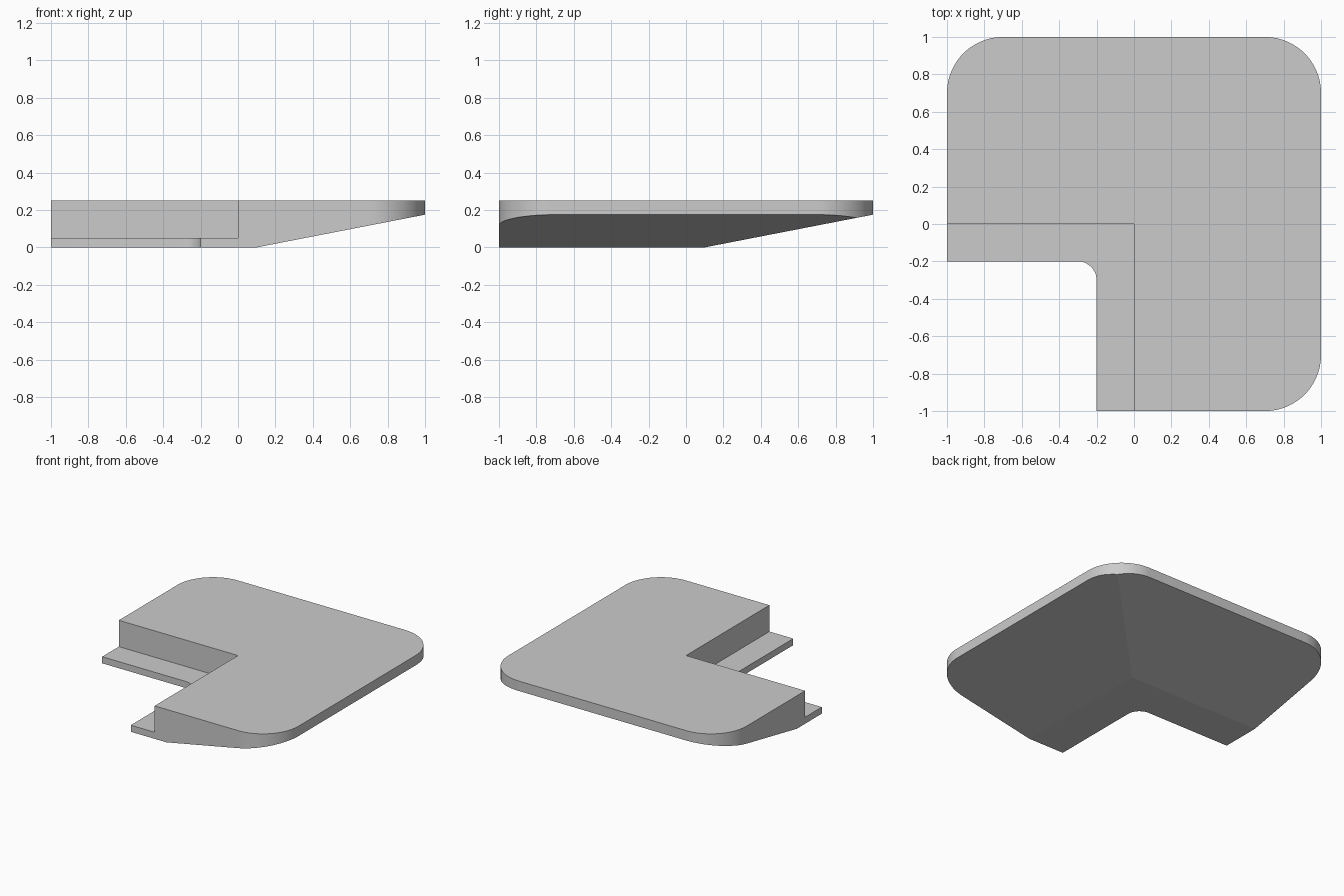
import bpy, bmesh, math
from mathutils import Vector

default = bpy.data.objects.get("Cube")
if default:
    bpy.data.objects.remove(default, do_unlink=True)

HEIGHT, RIM, FLANGE = 0.25, 0.175, 0.05
FLAT_EDGE = 0.1

grey = bpy.data.materials.new("plain_grey")
grey.use_nodes = True
grey.diffuse_color = (0.6, 0.6, 0.6, 1)
grey.node_tree.nodes["Principled BSDF"].inputs["Base Color"].default_value = grey.diffuse_color


def arc(cx, cy, radius, start, end, steps=24):
    """Points along an arc, angles in degrees."""
    angles = [math.radians(start + (end - start) * i / steps) for i in range(steps + 1)]
    return [(cx + radius * math.cos(a), cy + radius * math.sin(a)) for a in angles]


def extrude_outline(bm, points, z0, z1):
    face = bm.faces.new([bm.verts.new((x, y, z0)) for x, y in points])
    result = bmesh.ops.extrude_face_region(bm, geom=[face])
    top = [v for v in result["geom"] if isinstance(v, bmesh.types.BMVert)]
    bmesh.ops.translate(bm, verts=top, vec=(0, 0, z1 - z0))
    bmesh.ops.recalc_face_normals(bm, faces=bm.faces[:])


def make_object(name, bm):
    mesh = bpy.data.meshes.new(name)
    bm.to_mesh(mesh)
    bm.free()
    mesh.materials.append(grey)
    obj = bpy.data.objects.new(name, mesh)
    bpy.context.collection.objects.link(obj)
    return obj


# L-shaped body: three rounded outer corners and a filleted inner corner
outline = (arc(0.7, -0.7, 0.3, -90, 0) + arc(0.7, 0.7, 0.3, 0, 90)
           + arc(-0.7, 0.7, 0.3, 90, 180) + [(-1, -0.2)]
           + arc(-0.3, -0.3, 0.1, 90, 0, 12) + [(-0.2, -1)])
bm = bmesh.new()
extrude_outline(bm, outline, 0, HEIGHT)

# Sloped underside towards the left and the back
run = 1 - FLAT_EDGE
for axis in (Vector((1, 0, 0)), Vector((0, 1, 0))):
    cut = bmesh.ops.bisect_plane(
        bm, geom=bm.verts[:] + bm.edges[:] + bm.faces[:], dist=1e-5,
        plane_co=axis * FLAT_EDGE, plane_no=axis * RIM - Vector((0, 0, run)),
        clear_outer=True)
    rim = [e for e in cut["geom_cut"] if isinstance(e, bmesh.types.BMEdge)]
    bmesh.ops.edgenet_fill(bm, edges=rim)
bmesh.ops.recalc_face_normals(bm, faces=bm.faces[:])
body = make_object("corner_slab", bm)

# Notch above the thin flange
bm = bmesh.new()
extrude_outline(bm, [(-1.5, -1.5), (0, -1.5), (0, 0), (-1.5, 0)], FLANGE, 0.5)
cutter = make_object("notch_cutter", bm)
cutter.hide_render = True
notch = body.modifiers.new("notch", "BOOLEAN")
notch.operation = "DIFFERENCE"
notch.solver = "EXACT"
notch.object = cutter
bpy.context.view_layer.objects.active = body
body.select_set(True)
bpy.ops.object.modifier_apply(modifier=notch.name)
bpy.data.objects.remove(cutter, do_unlink=True)

# Smooth corners with crisp edges
bpy.ops.object.shade_smooth_by_angle(angle=math.radians(8))
